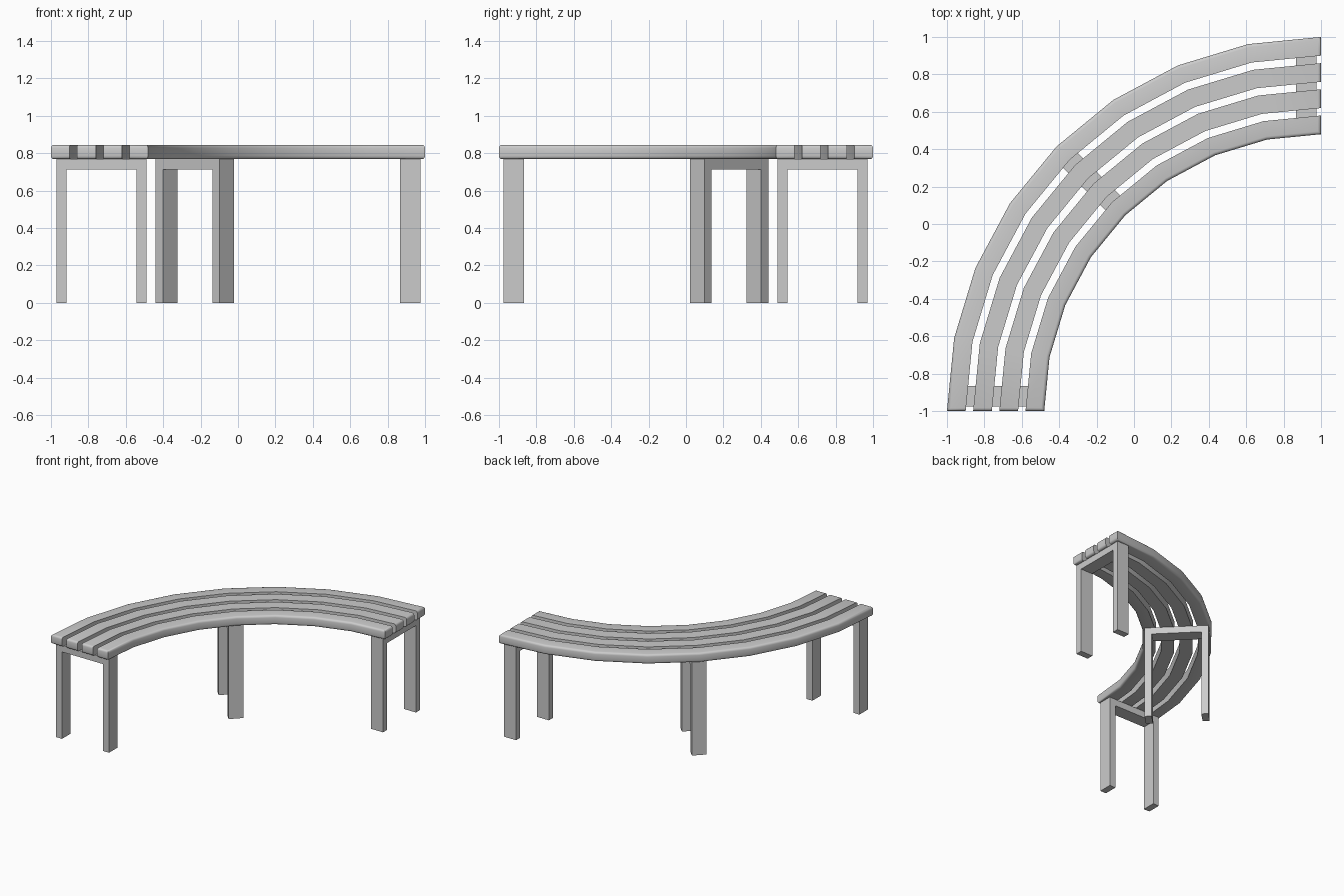
import bpy, bmesh, math
from mathutils import Matrix, Vector

cube = bpy.data.objects.get("Cube")
if cube:
    bpy.data.objects.remove(cube)

CENTRE = Vector((1, -1, 0))          # centre of the bench curve
SEGMENTS = 8
INNER, OUTER = 1.48, 2.0             # seat radii
SLATS, SLAT_WIDTH = 4, 0.10
SEAT_BOTTOM, SEAT_TOP = 0.768, 0.845
ROUNDING = 0.017

grey = bpy.data.materials.new("light_grey")
grey.use_nodes = True
colour = (0.6, 0.6, 0.6, 1)
grey.diffuse_color = colour
grey.node_tree.nodes["Principled BSDF"].inputs["Base Color"].default_value = colour


def make_object(name, bm):
    bmesh.ops.recalc_face_normals(bm, faces=bm.faces)
    mesh = bpy.data.meshes.new(name)
    bm.to_mesh(mesh)
    bm.free()
    mesh.materials.append(grey)
    obj = bpy.data.objects.new(name, mesh)
    bpy.context.collection.objects.link(obj)
    return obj


def arc_point(radius, angle, z):
    return CENTRE + Vector((-radius * math.cos(angle), radius * math.sin(angle), z))


def slat(name, r0, r1):
    """Curved plank; only the outline of the whole seat is rounded."""
    bm = bmesh.new()
    rings = []
    for i in range(SEGMENTS + 1):
        a = math.pi / 2 * i / SEGMENTS
        corners = ((r0, SEAT_BOTTOM), (r1, SEAT_BOTTOM), (r1, SEAT_TOP), (r0, SEAT_TOP))
        rings.append([bm.verts.new(arc_point(r, a, z)) for r, z in corners])
    for a, b in zip(rings, rings[1:]):
        for k in range(4):
            n = (k + 1) % 4
            bm.faces.new((a[k], a[n], b[n], b[k]))
    bm.faces.new(rings[0])
    bm.faces.new(rings[-1])

    # Edges on the ends and on the seat's inner and outer rims
    chosen = [bm.edges.get((ring[k], ring[k + 1]))
              for ring in (rings[0], rings[-1]) for k in (0, 2)]
    rims = ((0, 3) if r0 <= INNER + 0.001 else ()) + ((1, 2) if r1 >= OUTER - 0.001 else ())
    for a, b in zip(rings, rings[1:]):
        chosen += [bm.edges.get((a[k], b[k])) for k in rims]
    bmesh.ops.bevel(bm, geom=chosen, offset=ROUNDING, segments=3,
                    profile=0.5, affect='EDGES')
    return make_object(name, bm)


def leg_frame(name, angle, tangent_offset, r0, r1):
    """Upside-down U of two legs and a crossbar, set across the seat."""
    depth, post, bar_z = 0.11, 0.054, 0.714
    outline = [(r0, 0), (r0 + post, 0), (r0 + post, bar_z), (r1 - post, bar_z),
               (r1 - post, 0), (r1, 0), (r1, SEAT_BOTTOM), (r0, SEAT_BOTTOM)]
    bm = bmesh.new()
    face = bm.faces.new([bm.verts.new((-r, tangent_offset - depth / 2, z))
                         for r, z in outline])
    ext = bmesh.ops.extrude_face_region(bm, geom=[face])
    bmesh.ops.translate(bm, vec=(0, depth, 0),
                        verts=[v for v in ext["geom"] if isinstance(v, bmesh.types.BMVert)])
    bm.transform(Matrix.Translation(CENTRE) @ Matrix.Rotation(-angle, 4, 'Z'))
    return make_object(name, bm)


# Seat slats
step = (OUTER - INNER - SLAT_WIDTH) / (SLATS - 1)
for i in range(SLATS):
    r = INNER + i * step
    obj = slat(f"seat_slat_{i + 1}", r, r + SLAT_WIDTH)
    bpy.ops.object.select_all(action='DESELECT')
    obj.select_set(True)
    bpy.context.view_layer.objects.active = obj
    bpy.ops.object.shade_smooth_by_angle(angle=math.radians(35))

# Leg frames at both ends and in the middle
leg_frame("front_leg_frame", 0, 0.079, 1.489, 1.970)
leg_frame("middle_leg_frame", math.pi / 4, 0, 1.499, 1.982)
leg_frame("back_leg_frame", math.pi / 2, -0.079, 1.489, 1.970)
